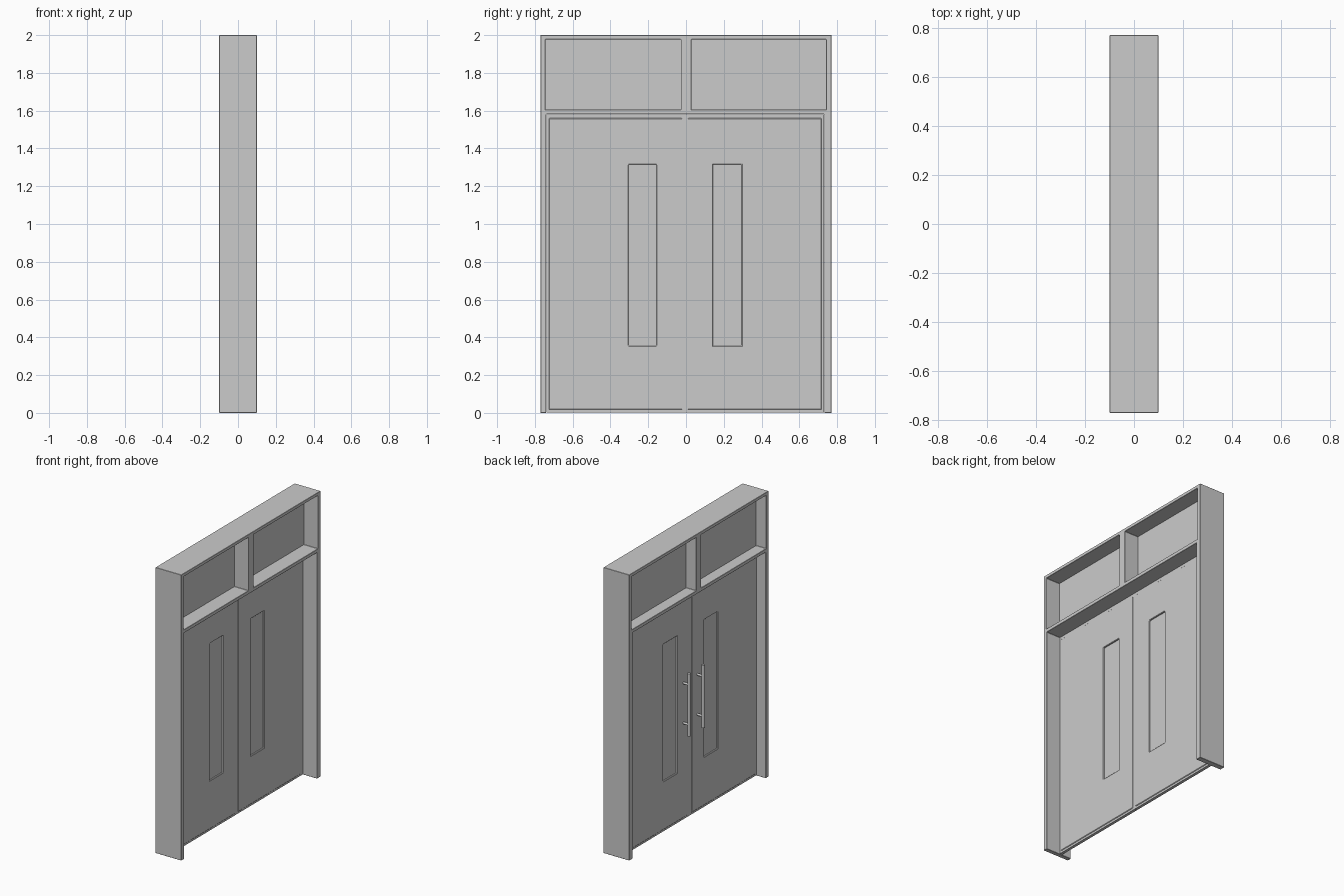
import bpy
import math
from mathutils import Vector

if "Cube" in bpy.data.objects:
    bpy.data.objects.remove(bpy.data.objects["Cube"])


def box(name, x, y, z):
    """Axis-aligned box from (min, max) ranges."""
    bpy.ops.mesh.primitive_cube_add(size=1, location=(sum(x) / 2, sum(y) / 2, sum(z) / 2))
    ob = bpy.context.object
    ob.name = name
    ob.scale = (x[1] - x[0], y[1] - y[0], z[1] - z[0])
    bpy.ops.object.transform_apply(location=False, rotation=False, scale=True)
    return ob


def apply(ob, mod):
    bpy.context.view_layer.objects.active = ob
    bpy.ops.object.modifier_apply(modifier=mod.name)


def cut(ob, x, y, z):
    """Cut a rectangular opening and remove the cutter."""
    cutter = box("cutter", x, y, z)
    cutter.hide_render = True
    mod = ob.modifiers.new("cut", "BOOLEAN")
    mod.operation, mod.solver, mod.object = "DIFFERENCE", "EXACT", cutter
    apply(ob, mod)
    bpy.data.objects.remove(cutter)


def bevel(ob, width):
    mod = ob.modifiers.new("bevel", "BEVEL")
    mod.width, mod.segments, mod.limit_method = width, 1, "ANGLE"
    apply(ob, mod)


def rod(name, a, b, radius):
    a, b = Vector(a), Vector(b)
    d = b - a
    bpy.ops.mesh.primitive_cylinder_add(vertices=20, radius=radius, depth=d.length, location=(a + b) / 2,
                                        rotation=d.to_track_quat("Z", "Y").to_euler())
    bpy.context.object.name = name
    bpy.ops.object.shade_smooth_by_angle(angle=math.radians(40))


THROUGH = (-0.3, 0.3)
TRANSOMS = [("left", (-0.745, -0.027)), ("right", (0.028, 0.742))]

# Outer frame with door opening and two transom openings
frame = box("door_frame", (-0.1, 0.1), (-0.77, 0.77), (0, 2))
cut(frame, THROUGH, (-0.74, 0.732), (-0.2, 1.582))
for side, y in TRANSOMS:
    cut(frame, THROUGH, y, (1.606, 1.978))
bevel(frame, 0.004)

# Transom panes
for side, y in TRANSOMS:
    box("transom_pane_" + side, (-0.021, -0.009), (y[0] - 0.004, y[1] + 0.004), (1.602, 1.982))

# Door leaves: slab, raised face panel, narrow window, handle
LEAVES = [("left", (-0.739, -0.006), (-0.305, -0.155), -0.083),
          ("right", (-0.004, 0.731), (0.143, 0.295), 0.073)]
for side, y, win, handle_y in LEAVES:
    wz = (0.355, 1.315)
    slab = box("door_slab_" + side, (-0.028, -0.008), y, (0.003, 1.58))
    panel = box("door_panel_" + side, (-0.032, -0.004), (y[0] + 0.014, y[1] - 0.014), (0.017, 1.56))
    for ob in (slab, panel):
        cut(ob, THROUGH, win, wz)
    bevel(panel, 0.003)
    box("window_pane_" + side, (-0.022, -0.014), (win[0] - 0.004, win[1] + 0.004), (wz[0] - 0.004, wz[1] + 0.004))

    # Pull handle with two standoffs
    rod("handle_bar_" + side, (-0.075, handle_y, 0.60), (-0.075, handle_y, 1.04), 0.011)
    for z in (0.68, 0.96):
        rod("handle_standoff_" + side, (-0.03, handle_y, z), (-0.075, handle_y, z), 0.008)
